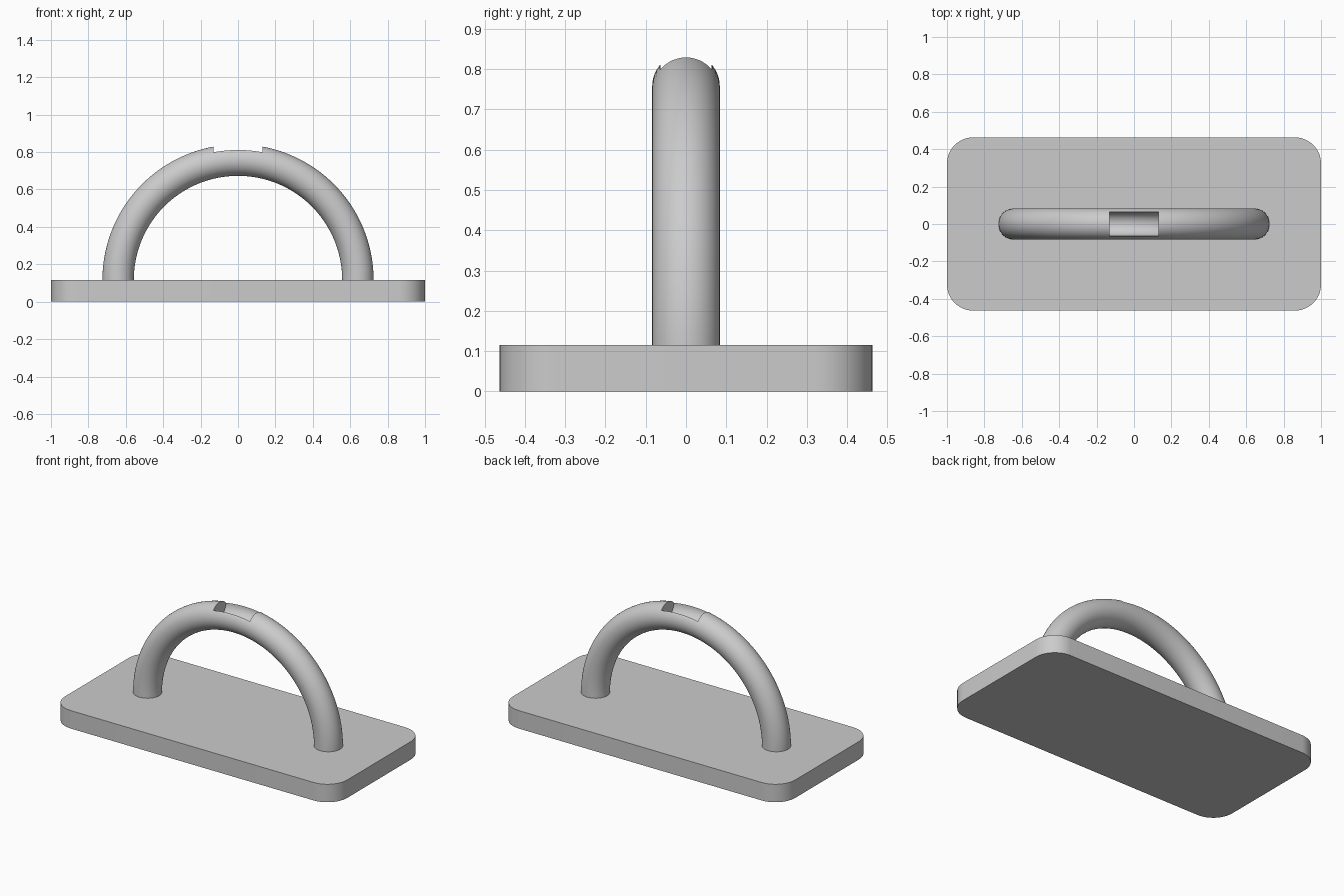
import bpy, bmesh, math

old = bpy.data.objects.get("Cube")
if old:
    bpy.data.objects.remove(old, do_unlink=True)

BASE_TOP = 0.115
ARCH_R, TUBE_R = 0.641, 0.084
ARCH_Z = 0.116

grey = bpy.data.materials.new("light grey")
grey.use_nodes = True
grey.diffuse_color = (0.6, 0.6, 0.6, 1)
grey.node_tree.nodes["Principled BSDF"].inputs["Base Color"].default_value = (0.6, 0.6, 0.6, 1)


def loft(name, rings):
    """Closed solid skinned through rings of points, with flat end caps."""
    bm = bmesh.new()
    loops = [[bm.verts.new(p) for p in ring] for ring in rings]
    n = len(loops[0])
    for a, b in zip(loops, loops[1:]):
        for i in range(n):
            j = (i + 1) % n
            bm.faces.new((a[i], a[j], b[j], b[i]))
    bm.faces.new(loops[0][::-1])
    bm.faces.new(loops[-1])
    bmesh.ops.recalc_face_normals(bm, faces=bm.faces[:])
    mesh = bpy.data.meshes.new(name)
    bm.to_mesh(mesh)
    bm.free()
    mesh.materials.append(grey)
    obj = bpy.data.objects.new(name, mesh)
    bpy.context.collection.objects.link(obj)
    return obj


def select(obj):
    bpy.ops.object.select_all(action='DESELECT')
    obj.select_set(True)
    bpy.context.view_layer.objects.active = obj


# Base plate with rounded vertical corners
HX, HY, CORNER = 1.0, 0.463, 0.14
outline = []
for q, (sx, sy) in enumerate([(1, 1), (-1, 1), (-1, -1), (1, -1)]):
    for k in range(13):
        t = math.radians(90 * q + 7.5 * k)
        outline.append((sx * (HX - CORNER) + CORNER * math.cos(t),
                        sy * (HY - CORNER) + CORNER * math.sin(t)))
base = loft("base_plate", [[(x, y, z) for x, y in outline] for z in (0, BASE_TOP)])

# Half-ring handle, its ends set slightly into the plate
SIDES, STEPS = 48, 96
rings = []
for s in range(STEPS + 1):
    a = math.pi * s / STEPS
    ring = []
    for k in range(SIDES):
        t = 2 * math.pi * k / SIDES
        r = ARCH_R + TUBE_R * math.cos(t)
        ring.append((r * math.cos(a), TUBE_R * math.sin(t), ARCH_Z + r * math.sin(a)))
    rings.append(ring)
for row, sign in ((0, 1), (-1, -1)):
    foot = [(x, y, BASE_TOP - 0.03) for x, y, z in rings[row]]
    rings.insert(0, foot) if row == 0 else rings.append(foot)
handle = loft("arched_handle", rings)

# Round-bottomed groove cut into the crown, following the arch
HALF_X, HALF_Y = 0.13, 0.064
rim = ARCH_R + math.sqrt(TUBE_R ** 2 - HALF_Y ** 2)
slices = []
for s in range(17):
    x = -HALF_X + 2 * HALF_X * s / 16
    ring = [(x, HALF_Y, 1.0), (x, -HALF_Y, 1.0)]
    for k in range(25):
        t = math.pi + math.pi * k / 24
        r = rim + HALF_Y * math.sin(t)
        ring.append((x, HALF_Y * math.cos(t), ARCH_Z + math.sqrt(r * r - x * x)))
    slices.append(ring)
cutter = loft("groove_cutter", slices)
cutter.hide_render = True

cut = handle.modifiers.new("groove", 'BOOLEAN')
cut.operation = 'DIFFERENCE'
cut.solver = 'EXACT'
cut.object = cutter
select(handle)
bpy.ops.object.modifier_apply(modifier=cut.name)
bpy.data.objects.remove(cutter, do_unlink=True)

# Smooth rounded surfaces, keep edges sharp
for obj in (base, handle):
    select(obj)
    bpy.ops.object.shade_smooth_by_angle(angle=math.radians(30))
